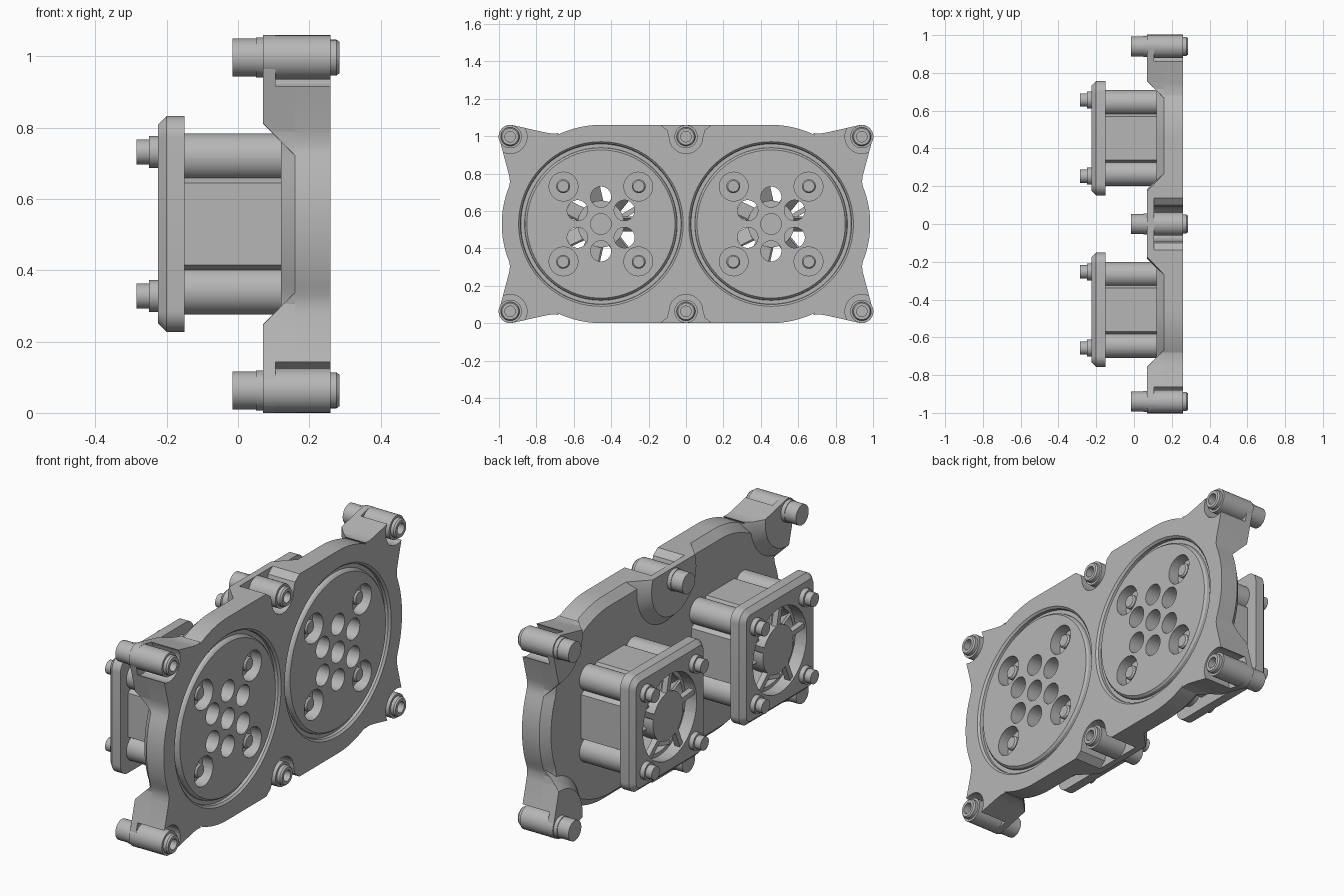
import bpy, bmesh
from math import sin, cos, pi, radians
from mathutils import Vector, Matrix

cube = bpy.data.objects.get("Cube")
if cube:
    bpy.data.objects.remove(cube, do_unlink=True)

grey = bpy.data.materials.new("plain_grey")
grey.use_nodes = True
COLOR = (0.47, 0.47, 0.47, 1)
grey.diffuse_color = COLOR
grey.node_tree.nodes["Principled BSDF"].inputs["Base Color"].default_value = COLOR

MID = 0.53                       # height of the middle line
FANS = (-0.455, 0.455)
BOSSES = [(y, s * 0.467) for y in (-0.94, 0, 0.94) for s in (-1, 1)]
CORNERS = [(a, b) for a in (-1, 1) for b in (-1, 1)]


def lathe(bm, profile, y=0, z=0, segs=48):
    """Spin a closed (x, radius) profile about an axis parallel to x."""
    rings = [[bm.verts.new((x, y + r * cos(2 * pi * i / segs), MID + z + r * sin(2 * pi * i / segs)))
              for i in range(segs)] for x, r in profile]
    for a, b in zip(rings, rings[1:] + rings[:1]):
        if all((v.co - w.co).length < 1e-6 for v, w in zip(a, a[1:])) and \
           all((v.co - w.co).length < 1e-6 for v, w in zip(b, b[1:])):
            continue
        for i in range(segs):
            j = (i + 1) % segs
            bm.faces.new((a[i], a[j], b[j], b[i]))


def rod(bm, x0, x1, r, y=0, z=0, segs=48):
    lathe(bm, [(x0, 0), (x0, r), (x1, r), (x1, 0)], y, z, segs)


def inset(points, d):
    """Mitred inward offset of an anticlockwise loop."""
    out = []
    for i, p in enumerate(points):
        e = (p - points[i - 1]).normalized()
        f = (points[(i + 1) % len(points)] - p).normalized()
        n, m = Vector((-e.y, e.x)), Vector((-f.y, f.x))
        out.append(p + (n + m) * d / (1 + n.dot(m)))
    return out


def prism(bm, points, x0, x1, chamfer=0, y=0):
    """Extrude a (y, z) loop along x, with an optional chamfer at x0."""
    points = [Vector(p) for p in points]
    loops = [(x0 + chamfer, points), (x1, points)]
    if chamfer:
        loops.insert(0, (x0, inset(points, chamfer)))
    rings = [[bm.verts.new((x, y + p.x, MID + p.y)) for p in pts] for x, pts in loops]
    for a, b in zip(rings, rings[1:]):
        for i in range(len(a)):
            bm.faces.new((a[i - 1], a[i], b[i], b[i - 1]))
    bm.faces.new(rings[0])
    bm.faces.new(rings[-1])


def finish(bm, name, smooth=True):
    bmesh.ops.remove_doubles(bm, verts=bm.verts, dist=1e-5)
    bmesh.ops.recalc_face_normals(bm, faces=bm.faces)
    mesh = bpy.data.meshes.new(name)
    bm.to_mesh(mesh)
    bm.free()
    mesh.materials.append(grey)
    ob = bpy.data.objects.new(name, mesh)
    bpy.context.collection.objects.link(ob)
    if smooth:
        activate(ob)
        bpy.ops.object.shade_smooth_by_angle(angle=radians(30))
    return ob


def activate(ob):
    bpy.ops.object.select_all(action='DESELECT')
    ob.select_set(True)
    bpy.context.view_layer.objects.active = ob


def carve(ob, cutter, operation='DIFFERENCE'):
    mod = ob.modifiers.new("carve", 'BOOLEAN')
    mod.object, mod.operation, mod.solver = cutter, operation, 'EXACT'
    activate(ob)
    bpy.ops.object.modifier_apply(modifier=mod.name)
    bpy.ops.object.shade_smooth_by_angle(angle=radians(30))
    bpy.data.objects.remove(cutter, do_unlink=True)


def arc(cy, cz, r, a0, a1, n):
    return [(cy + r * cos(radians(a0 + (a1 - a0) * i / n)),
             cz + r * sin(radians(a0 + (a1 - a0) * i / n))) for i in range(n + 1)]


# Plate outline: one quarter, then mirrored both ways
quarter = (arc(0.455, 0, 0.53, 2, 22, 7) + [(0.941, 0.225), (0.946, 0.26)]
           + arc(0.94, 0.47, 0.06, -14, 100, 12)
           + [(0.75, 0.489), (0.715, 0.483), (0.68, 0.486)]
           + arc(0.455, 0, 0.53, 64, 90, 9))
back = quarter[::-1]
outline = (quarter + [(-y, z) for y, z in back] + [(-y, -z) for y, z in quarter]
           + [(y, -z) for y, z in back])


def pocket_cutter():
    """Open flared clearances around every boss on the outer face."""
    bm = bmesh.new()
    shape = arc(0, 0, 0.09, 180, 360, 16) + [(0.1, 0.035), (0.14, 0.065), (0.14, 0.2)]
    shape += [(-0.14, 0.2), (-0.14, 0.065), (-0.1, 0.035)]
    for y, z in BOSSES:
        turn = Matrix.Rotation(Vector((0, 1)).angle_signed(Vector(((y > 0) - (y < 0), 1 if z > 0 else -1))) * -1
                               if y or z > 0 else pi, 2)
        prism(bm, [turn @ Vector(p) + Vector((y, z)) for p in shape], 0.105, 0.4)
    return finish(bm, "pocket_cutter", False)


# Main plate with grooves, vent holes and counterbores
bm = bmesh.new()
prism(bm, outline, 0.12, 0.26, 0.04)
plate = finish(bm, "main_plate")
carve(plate, pocket_cutter())
bm = bmesh.new()
for fy in FANS:
    lathe(bm, [(0.235, 0.408), (0.25, 0.405), (0.3, 0.36), (0.3, 0.48), (0.25, 0.43), (0.235, 0.428)], fy, 0, 96)
    rod(bm, 0, 0.4, 0.055, fy)
    for i in range(6):
        a = pi / 6 + i * pi / 3
        rod(bm, 0, 0.4, 0.055, fy + 0.145 * cos(a), 0.145 * sin(a))
    for a, b in CORNERS:
        rod(bm, 0.2, 0.4, 0.077, fy + a * 0.2, b * 0.2)
carve(plate, finish(bm, "hole_cutter", False))

# Raised conical pads behind the bosses, trimmed to the outline
bm = bmesh.new()
for y, z in BOSSES:
    lathe(bm, [(0.07, 0), (0.07, 0.185), (0.16, 0.275), (0.16, 0)], y, z, 64)
pads = finish(bm, "mounting_pads")
bm = bmesh.new()
prism(bm, outline, 0.0, 0.3)
carve(pads, finish(bm, "outline_cutter", False), 'INTERSECT')
carve(pads, pocket_cutter())

# Six bosses with a stepped foot and a hollow nose
bm = bmesh.new()
for y, z in BOSSES:
    lathe(bm, [(-0.015, 0), (-0.015, 0.053), (0.05, 0.053), (0.05, 0.056), (0.07, 0.056), (0.07, 0.062),
               (0.26, 0.062), (0.26, 0.05), (0.277, 0.05), (0.285, 0.044),
               (0.285, 0.028), (0.2, 0.028), (0.2, 0)], y, z)
finish(bm, "mounting_bosses")

for fy, side in zip(FANS, ("right", "left")):
    # Fan flange: rounded square with a round opening
    bm = bmesh.new()
    square = []
    for k, (a, b) in enumerate([(1, 1), (-1, 1), (-1, -1), (1, -1)]):
        square += arc(a * 0.243, b * 0.243, 0.06, 90 * k, 90 * k + 90, 8)
    prism(bm, square, -0.225, -0.15, 0.025, fy)
    flange = finish(bm, side + "_fan_flange")
    bm = bmesh.new()
    rod(bm, -0.4, 0, 0.222, fy, 0, 64)
    carve(flange, finish(bm, "opening_cutter", False))

    # Duct, corner columns and flat side walls
    bm = bmesh.new()
    lathe(bm, [(-0.16, 0.203), (-0.16, 0.223), (0.125, 0.223), (0.125, 0.203)], fy, 0, 64)
    for a, b in CORNERS:
        rod(bm, -0.16, 0.125, 0.066, fy + a * 0.188, b * 0.188, 32)
    for k in range(4):
        turn = Matrix.Rotation(k * pi / 2, 2)
        wall = [(0.205, -0.135), (0.24, -0.115), (0.24, 0.115), (0.205, 0.135)]
        prism(bm, [turn @ Vector(p) for p in wall], -0.16, 0.125, 0, fy)
    finish(bm, side + "_fan_body")

    # Hub, spokes and pitched blades
    bm = bmesh.new()
    rod(bm, -0.215, -0.08, 0.125, fy)
    for i in range(5):
        turn = Matrix.Rotation(i * 2 * pi / 5 + 0.3, 2)
        spoke = [(0.11, -0.014), (0.23, 0.016), (0.23, 0.044), (0.11, 0.014)]
        prism(bm, [turn @ Vector(p) for p in spoke], -0.215, -0.185, 0, fy)
    finish(bm, side + "_fan_hub")
    bm = bmesh.new()
    for i in range(7):
        place = (Matrix.Translation((0, fy, MID)) @ Matrix.Rotation(i * 2 * pi / 7, 4, 'X')
                 @ Matrix.Translation((-0.13, 0.155, 0)) @ Matrix.Rotation(radians(50), 4, 'Y')
                 @ Matrix.Diagonal((0.012, 0.085, 0.11, 1)))
        bmesh.ops.create_cube(bm, size=1, matrix=place)
    finish(bm, side + "_fan_blades", False)

    # Long screws with stepped heads
    bm = bmesh.new()
    for a, b in CORNERS:
        lathe(bm, [(-0.285, 0), (-0.285, 0.035), (-0.25, 0.035), (-0.25, 0.045), (-0.22, 0.045),
                   (-0.22, 0.037), (0.235, 0.037), (0.243, 0.03), (0.243, 0)], fy + a * 0.202, b * 0.202, 32)
    finish(bm, side + "_fan_screws")
